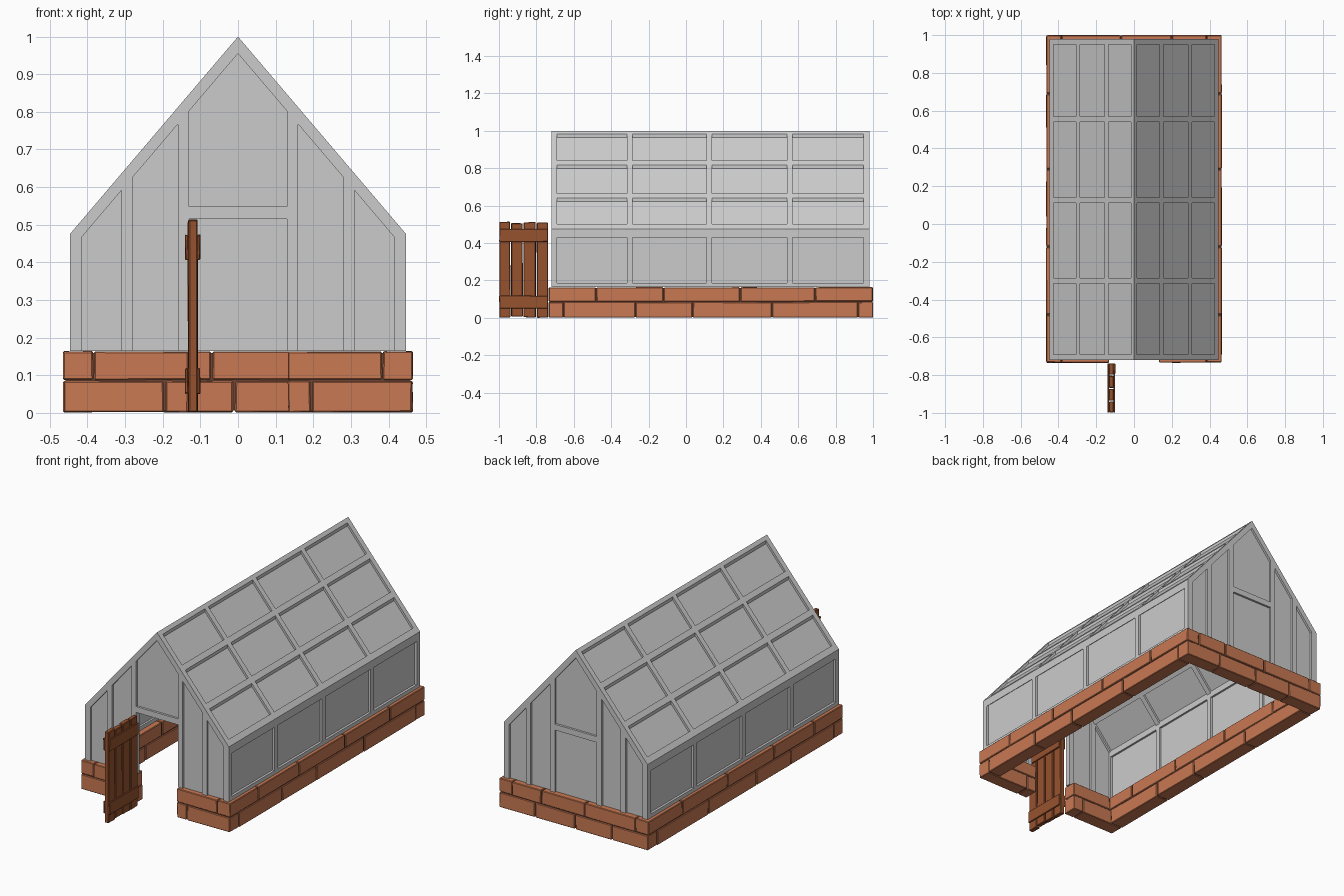
import bpy, bmesh, random
from mathutils import Vector

if "Cube" in bpy.data.objects:
    bpy.data.objects.remove(bpy.data.objects["Cube"])

random.seed(4)


def material(name, rgb):
    m = bpy.data.materials.new(name)
    m.diffuse_color = (*rgb, 1)
    m.use_nodes = True
    m.node_tree.nodes["Principled BSDF"].inputs["Base Color"].default_value = m.diffuse_color
    return m


BRICK = material("brick", (0.58, 0.19, 0.085))
MORTAR = material("mortar", (0.16, 0.06, 0.035))
WOOD = material("door_wood", (0.31, 0.085, 0.028))


def finish(bm, name, mat=None):
    bmesh.ops.recalc_face_normals(bm, faces=bm.faces)
    me = bpy.data.meshes.new(name)
    bm.to_mesh(me)
    bm.free()
    if mat:
        me.materials.append(mat)
    ob = bpy.data.objects.new(name, me)
    bpy.context.collection.objects.link(ob)
    return ob


def prism(bm, profile, y0, y1, jitter=0, bevel=0):
    """Extrude an xz profile from y0 to y1, optionally roughened and bevelled."""
    tmp = bmesh.new()
    a = [tmp.verts.new((x, y0, z)) for x, z in profile]
    b = [tmp.verts.new((x, y1, z)) for x, z in profile]
    tmp.faces.new(a)
    tmp.faces.new(b[::-1])
    n = len(a)
    for i in range(n):
        tmp.faces.new((a[i], b[i], b[(i + 1) % n], a[(i + 1) % n]))
    bmesh.ops.recalc_face_normals(tmp, faces=tmp.faces)
    mid = sum((v.co for v in tmp.verts), Vector()) / len(tmp.verts)
    for v in tmp.verts:
        for k in range(3):  # roughen inwards only, so the outline is kept
            v.co[k] -= (1 if v.co[k] > mid[k] else -1) * random.uniform(0, jitter)
    if bevel:
        bmesh.ops.bevel(tmp, geom=tmp.edges[:], offset=bevel, segments=1, affect='EDGES')
    me = bpy.data.meshes.new("tmp")
    tmp.to_mesh(me)
    tmp.free()
    bm.from_mesh(me)
    bpy.data.meshes.remove(me)


def box(bm, x0, x1, y0, y1, z0, z1, **kw):
    prism(bm, [(x0, z0), (x1, z0), (x1, z1), (x0, z1)], y0, y1, **kw)


# ---- brick base: two courses with alternating corners, doorway at the front
X, Y0, Y1, T, DOOR, H = 0.465, -0.735, 1.0, 0.08, 0.13, 0.165
XI, G = X - T, 0.002
bricks = bmesh.new()


def course(z0, z1, front, back, side):
    def brick(*b):
        box(bricks, *b, z0 + 0.001, z1 - 0.001, jitter=0.002, bevel=0.003)
    for s in (-1, 1):
        for a, b in zip(front, front[1:]):
            lo, hi = sorted((s * a, s * b))
            brick(lo + G, hi - G, Y0, Y0 + T)
        for a, b in zip(side, side[1:]):
            lo, hi = sorted((s * X, s * XI))
            brick(lo, hi, a + G, b - G)
    for a, b in zip(back, back[1:]):
        brick(a + G, b - G, Y1 - T, Y1)


course(0, 0.086, [X, 0.195, DOOR], [-X, -0.24, -0.01, 0.24, X],
       [Y0 + T, -0.27, 0.035, 0.46, Y1 - T])
course(0.086, H, [XI, DOOR], [-XI, -0.07, 0.2, XI],
       [Y0, -0.48, -0.12, 0.29, 0.69, Y1])
finish(bricks, "brick_base", BRICK)

# mortar core, slightly recessed behind the bricks
core = bmesh.new()
R = 0.006
for s in (-1, 1):
    lo, hi = sorted((s * (X - R), s * (XI + R)))
    box(core, lo, hi, Y0 + R, Y1 - R, R, H - R)
    lo, hi = sorted((s * (X - R), s * (DOOR + R)))
    box(core, lo, hi, Y0 + R, Y0 + T - R, R, H - R)
box(core, -X + R, X - R, Y1 - T + R, Y1 - R, R, H - R)
finish(core, "mortar_core", MORTAR)

# ---- greenhouse frame dimensions
W, EAVE, APEX, DROP, F = 0.447, 0.475, 1.0, 0.045, 0.03
GY0, GY1 = -0.72, 0.98
SLOPE = (APEX - EAVE) / W


def roof(x):
    return APEX - SLOPE * abs(x)


# ---- gables: posts, rafters, lintel and glass
def gable(name, y0, y1, doorway):
    bm, glass = bmesh.new(), bmesh.new()
    posts = [(-W, -0.415), (-0.31, -0.28), (-0.16, -0.13),
             (0.13, 0.16), (0.28, 0.31), (0.415, W)]
    for a, b in posts:
        prism(bm, [(a, H), (b, H), (b, roof(b) - 0.002), (a, roof(a) - 0.002)], y0, y1)
    for s in (-1, 1):
        prism(bm, [(0, APEX), (s * W, EAVE), (s * W, EAVE - DROP), (0, APEX - DROP)], y0, y1)
    box(bm, -0.14, 0.14, y0, y1, 0.515, 0.548)
    finish(bm, name + "_frame")
    m, g, d = (y0 + y1) / 2, 0.003, 0.02
    for s in (-1, 1):
        prism(glass, [(s * 0.14, H), (s * 0.43, H), (s * 0.43, roof(0.43) - d),
                      (s * 0.14, roof(0.14) - d)], m - g, m + g)
    z = 0.53 if doorway else H
    prism(glass, [(-0.14, z), (0.14, z), (0.14, roof(0.14) - d), (0, APEX - d),
                  (-0.14, roof(0.14) - d)], m - g, m + g)
    finish(glass, name + "_glass")


gable("front_gable", GY0, GY0 + F, True)
gable("back_gable", GY1 - F, GY1, False)

# ---- side walls and roof slopes: every bar is an xz profile run along y
SY0, SY1 = GY0 + F, GY1 - F
RIBS = [(-0.315, -0.285), (0.11, 0.14), (0.54, 0.57)]
for s, side in ((-1, "left"), (1, "right")):
    wall, slope = bmesh.new(), bmesh.new()
    lo, hi = sorted((s * W, s * (W - F)))
    box(wall, lo, hi, SY0, SY1, H, 0.187)
    box(wall, lo, hi, SY0, SY1, 0.44, EAVE)
    for a, b in RIBS:
        box(wall, lo, hi, a, b, 0.187, 0.44)
    finish(wall, side + "_wall_frame")

    def slab(bm, x0, x1, y0, y1, top=0.0, bottom=DROP):
        prism(bm, [(s * x0, roof(x0) - top), (s * x1, roof(x1) - top),
                   (s * x1, roof(x1) - bottom), (s * x0, roof(x0) - bottom)], y0, y1)
    bars = [(0, 0.015), (0.135, 0.155), (0.285, 0.306), (0.425, W)]
    for a, b in bars:
        slab(slope, a, b, SY0, SY1)
    for (_, a), (b, _) in zip(bars, bars[1:]):
        for y0, y1 in RIBS:
            slab(slope, a, b, y0, y1)
    finish(slope, side + "_roof_frame")

    glass = bmesh.new()
    lo, hi = sorted((s * (W - 0.013), s * (W - 0.019)))
    box(glass, lo, hi, SY0, SY1, 0.175, 0.46)
    slab(glass, 0, 0.435, SY0, SY1, 0.018, 0.027)
    finish(glass, side + "_glass")

# ---- open plank door with battens on both faces
planks = bmesh.new()
edges = [-1.0, -0.937, -0.87, -0.80, -0.735]
for i, (a, b) in enumerate(zip(edges, edges[1:])):
    box(planks, -0.134, -0.106, a + 0.0015, b - 0.0015,
        (0, 0.006, 0.002, 0)[i], (0.515, 0.508, 0.513, 0.51)[i], jitter=0.003, bevel=0.003)
finish(planks, "door_planks", WOOD)

battens = bmesh.new()
for z0, z1 in ((0.05, 0.12), (0.405, 0.475)):
    for x0, x1 in ((-0.142, -0.130), (-0.110, -0.099)):
        box(battens, x0, x1, -0.999, -0.737, z0, z1, jitter=0.003, bevel=0.002)
finish(battens, "door_battens", WOOD)
